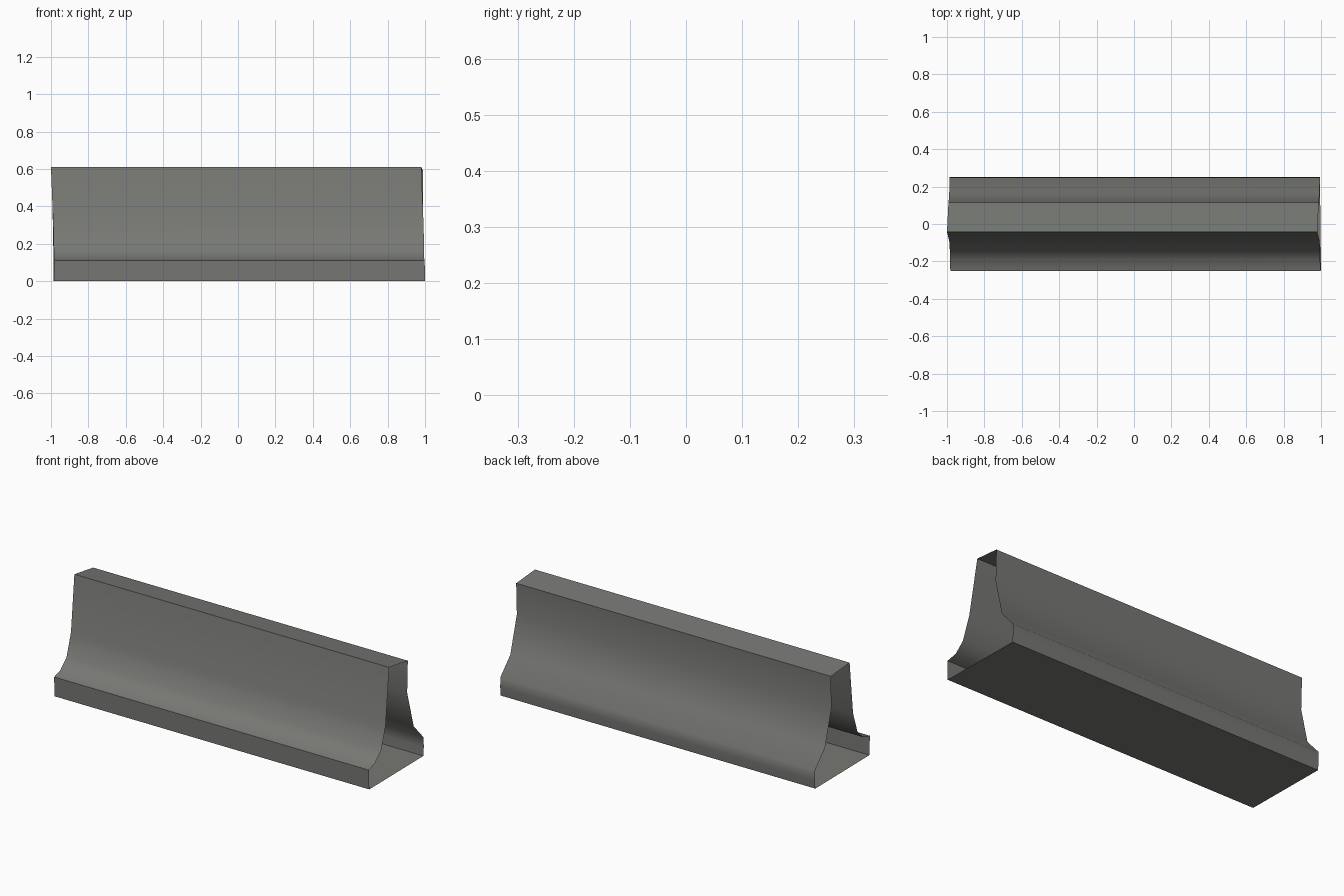
import bpy
import bmesh

if "Cube" in bpy.data.objects:
    bpy.data.objects.remove(bpy.data.objects["Cube"])

# Concrete road barrier: an open-ended shell swept straight along x
LENGTH = 1.98

# Cross-section (x of the left rim, y, z), counter-clockwise from bottom front
PROFILE = [
    (-0.980, -0.248, 0.00),
    (-0.982, -0.250, 0.11),
    (-0.985, -0.190, 0.125),
    (-0.985, -0.135, 0.175),
    (-0.988, -0.090, 0.30),
    (-1.000, -0.042, 0.61),
    (-0.992, 0.115, 0.59),
    (-0.992, 0.109, 0.41),
    (-0.988, 0.162, 0.20),
    (-0.986, 0.248, 0.105),
    (-0.986, 0.250, 0.05),
    (-0.986, 0.246, 0.00),
]

concrete = bpy.data.materials.new("concrete_grey")
concrete.diffuse_color = (0.185, 0.19, 0.175, 1)
concrete.use_nodes = True
concrete.node_tree.nodes["Principled BSDF"].inputs["Base Color"].default_value = concrete.diffuse_color

# Shell with walls, top and floor, no end caps
bm = bmesh.new()
left = [bm.verts.new(p) for p in PROFILE]
right = [bm.verts.new((x + LENGTH, y, z)) for x, y, z in PROFILE]
n = len(PROFILE)
for i in range(n):
    j = (i + 1) % n
    bm.faces.new((left[i], right[i], right[j], left[j]))
bm.normal_update()
# Make the faces point outward (the floor must face down)
if bm.faces[:][n - 1].normal.z > 0:
    bmesh.ops.reverse_faces(bm, faces=bm.faces[:])

mesh = bpy.data.meshes.new("barrier_shell")
bm.to_mesh(mesh)
bm.free()
mesh.materials.append(concrete)
barrier = bpy.data.objects.new("barrier_shell", mesh)
bpy.context.collection.objects.link(barrier)

# Smooth curved sides, crisp top and bottom corners
bpy.context.view_layer.objects.active = barrier
barrier.select_set(True)
bpy.ops.object.shade_smooth_by_angle(angle=1.2)
